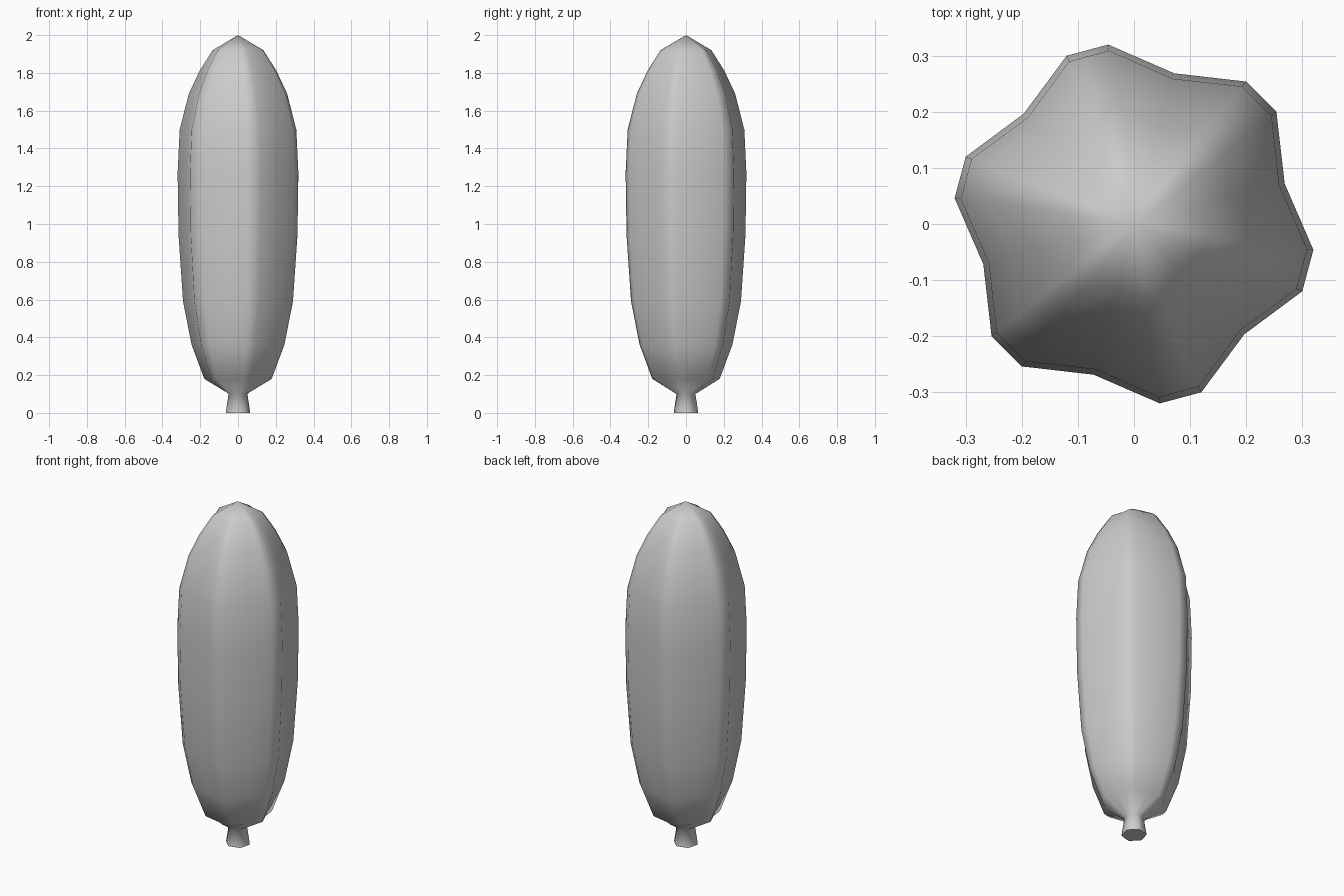
import bpy, bmesh
from math import cos, sin, radians

if "Cube" in bpy.data.objects:
    bpy.data.objects.remove(bpy.data.objects["Cube"])

# Profile: height, ridge radius, valley radius
PROFILE = [
    (0.00, 0.060, 0.067), (0.10, 0.047, 0.052),
    (0.18, 0.180, 0.155), (0.36, 0.248, 0.213), (0.59, 0.294, 0.253),
    (0.94, 0.318, 0.274), (1.27, 0.323, 0.278), (1.50, 0.312, 0.268),
    (1.69, 0.263, 0.226), (1.81, 0.206, 0.177), (1.92, 0.136, 0.118),
]

# Ribbed body with stem: six flat-topped ridges separated by valleys
bm = bmesh.new()
rings = []
for z, ridge, valley in PROFILE:
    ring = []
    for i in range(6):
        base = 45 + 60 * i
        for offset, r in ((-6.8, ridge), (6.8, ridge), (30, valley)):
            a = radians(base + offset)
            ring.append(bm.verts.new((r * cos(a), r * sin(a), z)))
    rings.append(ring)

n = len(rings[0])
for low, high in zip(rings, rings[1:]):
    for i in range(n):
        j = (i + 1) % n
        bm.faces.new((low[i], low[j], high[j], high[i]))

# Pointed top and stem base
apex = bm.verts.new((0, 0, 2.0))
for i in range(n):
    bm.faces.new((rings[-1][i], rings[-1][(i + 1) % n], apex))
for f in bm.faces:
    f.smooth = True
cap = bm.faces.new(rings[0][::-1])
for e in cap.edges:
    e.smooth = False

mesh = bpy.data.meshes.new("ribbed_body")
bm.to_mesh(mesh)
bm.free()
body = bpy.data.objects.new("ribbed_body", mesh)
bpy.context.collection.objects.link(body)
